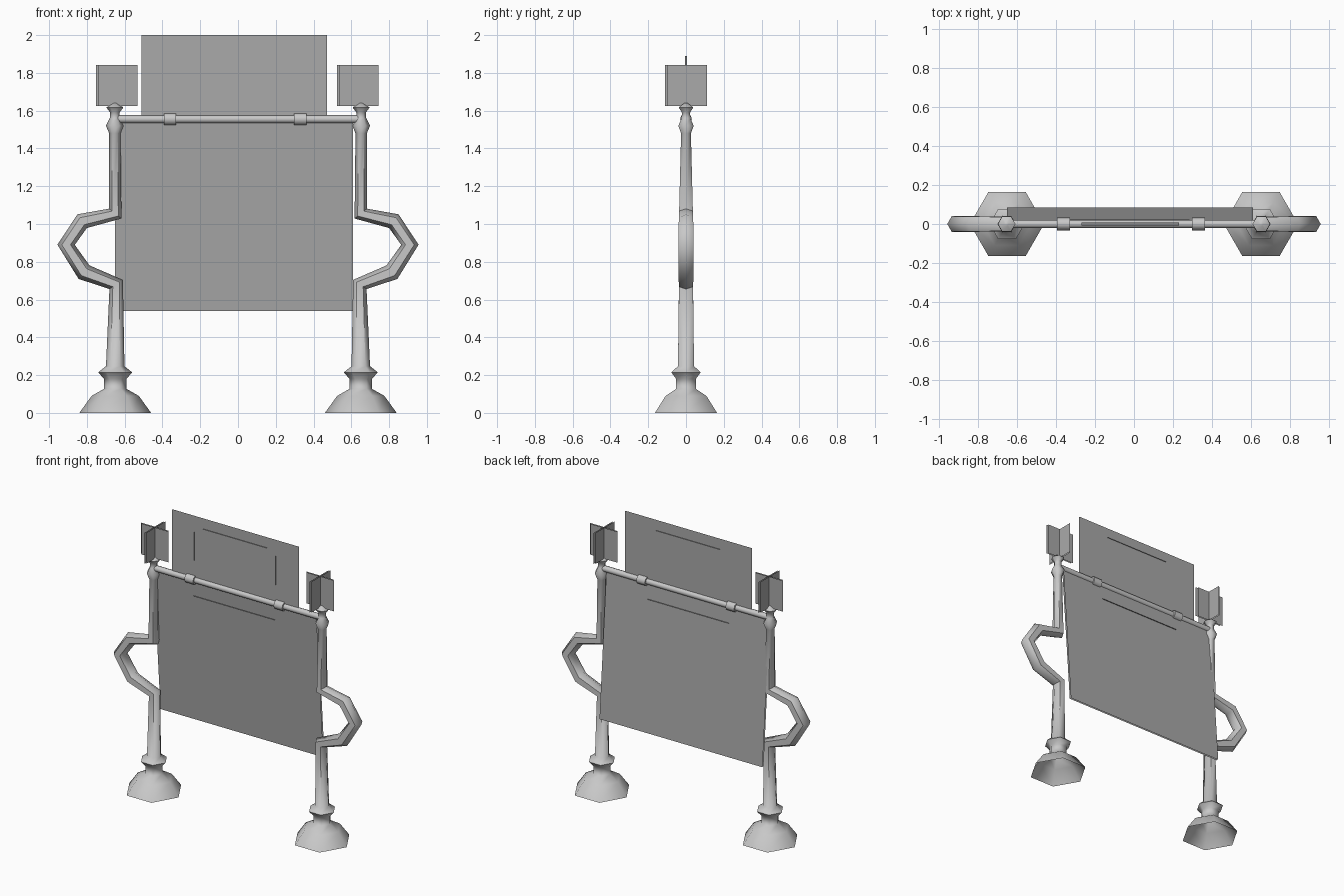
import bpy, bmesh, math
from mathutils import Vector

cube = bpy.data.objects.get("Cube")
if cube:
    bpy.data.objects.remove(cube, do_unlink=True)


def make_material(name, value):
    mat = bpy.data.materials.new(name)
    mat.use_nodes = True
    color = (value, value, value, 1)
    mat.diffuse_color = color
    mat.node_tree.nodes["Principled BSDF"].inputs["Base Color"].default_value = color
    return mat


METAL = make_material("light grey metal", 0.58)
SHEET = make_material("mid grey sheet", 0.4)
TRIM = make_material("dark grey trim", 0.25)


def finish(name, bm, mat, smooth=False):
    mesh = bpy.data.meshes.new(name)
    bm.to_mesh(mesh)
    bm.free()
    obj = bpy.data.objects.new(name, mesh)
    bpy.context.collection.objects.link(obj)
    mesh.materials.append(mat)
    if smooth:
        bpy.ops.object.select_all(action='DESELECT')
        obj.select_set(True)
        bpy.context.view_layer.objects.active = obj
        bpy.ops.object.shade_smooth_by_angle(angle=math.radians(62))
    return obj


def tube(name, stations, sides=6, cap_start=False):
    """Sweep a ring along (x, z, radius) stations lying in the y = 0 plane."""
    bm = bmesh.new()
    points = [Vector((x, 0, z)) for x, z, r in stations]
    rings = []
    for i, (x, z, r) in enumerate(stations):
        before = points[i] - points[max(i - 1, 0)]
        after = points[min(i + 1, len(points) - 1)] - points[i]
        tangent = (before.normalized() + after.normalized()).normalized()
        across = Vector((tangent.z, 0, -tangent.x))
        ring = []
        for k in range(sides):
            a = math.tau * k / sides
            offset = across * math.cos(a) * r + Vector((0, r * math.sin(a), 0))
            ring.append(bm.verts.new(points[i] + offset))
        rings.append(ring)
    for low, high in zip(rings, rings[1:]):
        for k in range(sides):
            n = (k + 1) % sides
            bm.faces.new((low[k], low[n], high[n], high[k]))
    bm.faces.new(rings[-1])
    if cap_start:
        bm.faces.new(rings[0][::-1])
    bmesh.ops.recalc_face_normals(bm, faces=bm.faces)
    return finish(name, bm, METAL, True)


def sheet(name, center, u, v, mat=SHEET):
    """Flat rectangle spanned by the half vectors u and v."""
    bm = bmesh.new()
    c, u, v = Vector(center), Vector(u), Vector(v)
    bm.faces.new([bm.verts.new(p) for p in (c - u - v, c + u - v, c + u + v, c - u + v)])
    return finish(name, bm, mat)


# Posts: hollow flared foot, collar, bowed arm, tapered top and finial
POST = [(0.65, 0, 0.19), (0.65, 0.09, 0.125), (0.65, 0.127, 0.06),
        (0.65, 0.18, 0.06), (0.65, 0.215, 0.09), (0.65, 0.247, 0.049),
        (0.645, 0.68, 0.043), (0.815, 0.745, 0.046), (0.91, 0.89, 0.046),
        (0.825, 1.015, 0.044), (0.65, 1.055, 0.042), (0.652, 1.48, 0.03),
        (0.652, 1.52, 0.047), (0.652, 1.56, 0.027), (0.652, 1.59, 0.025),
        (0.652, 1.617, 0.045), (0.652, 1.64, 0.01)]
for side, label in ((-1, "right"), (1, "left")):
    tube(label + "_post", [(side * x, z, r) for x, z, r in POST])

# Cross bar with two clamps
tube("cross_bar", [(-0.64, 1.555, 0.021), (0.64, 1.555, 0.021)], 8, True)
for x in (-0.36, 0.33):
    tube("bar_clamp", [(x - 0.033, 1.555, 0.032), (x + 0.033, 1.555, 0.032)], 8, True)

# Main hanging panel, front and back sheets tilted backwards
for name, y in (("panel_front", 0.034), ("panel_back", 0.046)):
    sheet(name, (-0.02, y, 1.04), (0.63, 0, 0), (0, -0.038, 0.5))
sheet("panel_slot", (-0.03, 0.01, 1.44), (0.315, 0, 0), (0, 0.012, 0), TRIM)

# Upper panel with thin trim strips crossing it
for name, y in (("sign_front", -0.003), ("sign_back", 0.003)):
    sheet(name, (-0.02, y, 1.785), (0.49, 0, 0), (0, 0, 0.215))
sheet("sign_slot", (-0.02, 0, 1.93), (0.25, 0, 0), (0, 0.008, 0), TRIM)
for x in (-0.335, 0.295):
    sheet("sign_side_slot", (x, 0, 1.79), (0, 0.006, 0), (0, 0, 0.1), TRIM)

# Lamps: crossed pairs of sheets above each post
for x in (-0.642, 0.635):
    for shift in (-0.005, 0.005):
        sheet("lamp_sheet_wide", (x + shift, -shift, 1.733), (0.105, 0, 0), (0, 0, 0.108))
        sheet("lamp_sheet_deep", (x + shift, shift, 1.733), (0, 0.105, 0), (0, 0, 0.108))
